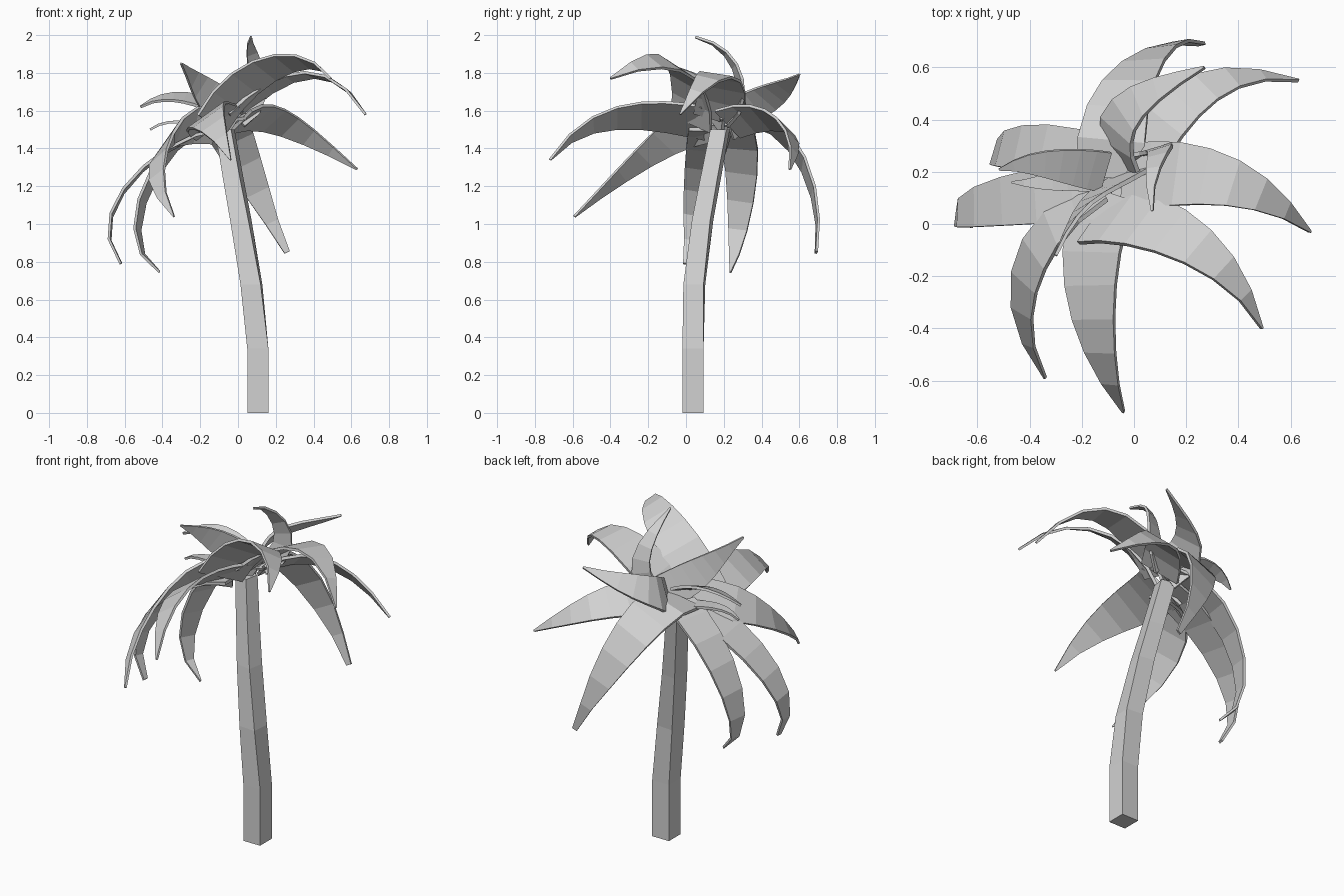
import bpy
import bmesh
from math import radians
from mathutils import Matrix, Vector

cube = bpy.data.objects.get("Cube")
if cube:
    bpy.data.objects.remove(cube)

grey = bpy.data.materials.new("plain_grey")
grey.use_nodes = True
colour = (0.64, 0.64, 0.64, 1)
grey.diffuse_color = colour
grey.node_tree.nodes["Principled BSDF"].inputs["Base Color"].default_value = colour


def loft(name, rings):
    """Skin a list of four-cornered rings into a closed, flat-shaded solid."""
    bm = bmesh.new()
    loops = [[bm.verts.new(p) for p in ring] for ring in rings]
    for a, b in zip(loops, loops[1:]):
        for i in range(4):
            j = (i + 1) % 4
            bm.faces.new((a[i], a[j], b[j], b[i]))
    bm.faces.new(loops[0])
    bm.faces.new(loops[-1])
    bmesh.ops.recalc_face_normals(bm, faces=bm.faces)
    mesh = bpy.data.meshes.new(name)
    bm.to_mesh(mesh)
    bm.free()
    mesh.materials.append(grey)
    obj = bpy.data.objects.new(name, mesh)
    bpy.context.collection.objects.link(obj)


def through(points, t):
    """Point at t on the cubic passing through four evenly spaced points."""
    total = Vector()
    for i, p in enumerate(points):
        weight = 1
        for j in range(4):
            if j != i:
                weight *= (3 * t - j) / (i - j)
        total += Vector(p) * weight
    return total


def frond(name, points, width, side, tip=0.008, steps=7):
    """Arching blade, blunt at the crown and tapering toward the tip."""
    rings = []
    for k in range(steps + 1):
        t = k / steps
        centre = through(points, t)
        tangent = (through(points, t + 0.01) - through(points, t - 0.01)).normalized()
        across = Vector(side)
        across = (across - tangent * across.dot(tangent)).normalized()
        half = across * max(width * (1 - t * t), tip) / 2
        up = tangent.cross(across) * 0.009 * (1 - 0.3 * t)
        rings.append([centre + half + up, centre - half + up,
                      centre - half - up, centre + half - up])
    loft(name, rings)


# Trunk: square section, upright at the foot, leaning and twisting to the crown
trunk_path = [(0.105, 0.037, 0, 0.112, 0), (0.105, 0.037, 0.34, 0.112, 0),
              (0.071, 0.044, 0.68, 0.107, -5), (0.015, 0.088, 1.02, 0.098, -10),
              (-0.025, 0.13, 1.24, 0.092, -12), (-0.07, 0.18, 1.5, 0.087, -12)]
corners = [(-1, -1), (1, -1), (1, 1), (-1, 1)]
trunk_rings = []
for x, y, z, w, twist in trunk_path:
    turn = Matrix.Rotation(radians(twist), 3, "Z")
    trunk_rings.append([Vector((x, y, z)) + turn @ Vector((cx * w / 2, cy * w / 2, 0))
                        for cx, cy in corners])
loft("trunk", trunk_rings)

# Long drooping fronds at the front and sides
frond("front_frond", [(-0.1, 0.12, 1.53), (-0.165, -0.15, 1.57),
                      (-0.14, -0.45, 1.54), (-0.04, -0.72, 1.34)],
      0.29, (0.8, 0, 0.57))
frond("front_left_frond", [(-0.14, 0.03, 1.53), (0.07, 0, 1.77),
                           (0.31, -0.14, 1.86), (0.49, -0.4, 1.77)],
      0.27, (0.47, 0.77, -0.5))
frond("left_frond", [(-0.04, 0.17, 1.55), (0.2, 0.19, 1.74),
                     (0.45, 0.13, 1.78), (0.675, -0.03, 1.58)],
      0.27, (0.2, 1, -0.15))
frond("front_right_frond", [(-0.12, 0.12, 1.53), (-0.34, -0.05, 1.47),
                            (-0.43, -0.3, 1.29), (-0.34, -0.59, 1.04)],
      0.22, (-0.6, 0, -0.8))
frond("right_frond", [(-0.1, 0.13, 1.5), (-0.42, 0.1, 1.36),
                      (-0.655, 0.05, 1.09), (-0.62, 0, 0.79)],
      0.23, (0.1, 1, 0), tip=0.03)

# Long drooping fronds at the back
frond("back_left_frond", [(0, 0.22, 1.53), (0.14, 0.42, 1.56),
                          (0.34, 0.55, 1.48), (0.63, 0.55, 1.29)],
      0.24, (-0.6, 0.6, -0.6))
frond("back_frond", [(-0.09, 0.18, 1.54), (-0.05, 0.48, 1.5),
                     (0.08, 0.66, 1.22), (0.26, 0.69, 0.85)],
      0.27, (0.92, 0.15, 0.2), tip=0.03)
frond("back_right_frond", [(-0.1, 0.22, 1.53), (-0.38, 0.29, 1.36),
                           (-0.53, 0.28, 1.02), (-0.415, 0.235, 0.745)],
      0.21, (0.3, 1, 0))

# Shorter young fronds rising from the crown
frond("upper_back_frond", [(-0.03, 0.22, 1.54), (-0.06, 0.38, 1.64),
                           (0.06, 0.5, 1.71), (0.27, 0.6, 1.79)],
      0.22, (-0.6, 0.5, -0.7))
frond("top_frond", [(0, 0.24, 1.56), (0.1, 0.29, 1.71),
                    (0.08, 0.23, 1.88), (0.07, 0.05, 1.99)],
      0.12, (1, 0.3, 0.2))
frond("upper_right_frond", [(0, 0.2, 1.56), (-0.13, 0.12, 1.66),
                            (-0.22, 0.03, 1.75), (-0.3, -0.12, 1.85)],
      0.2, (0, -0.2, 1))
frond("right_short_frond", [(-0.11, 0.2, 1.61), (-0.24, 0.22, 1.66),
                            (-0.38, 0.23, 1.67), (-0.515, 0.21, 1.62)],
      0.16, (0, 1, 0.4))
frond("right_low_short_frond", [(-0.1, 0.17, 1.5), (-0.22, 0.17, 1.53),
                                (-0.35, 0.16, 1.54), (-0.465, 0.16, 1.5)],
      0.1, (0, 1, 0))
